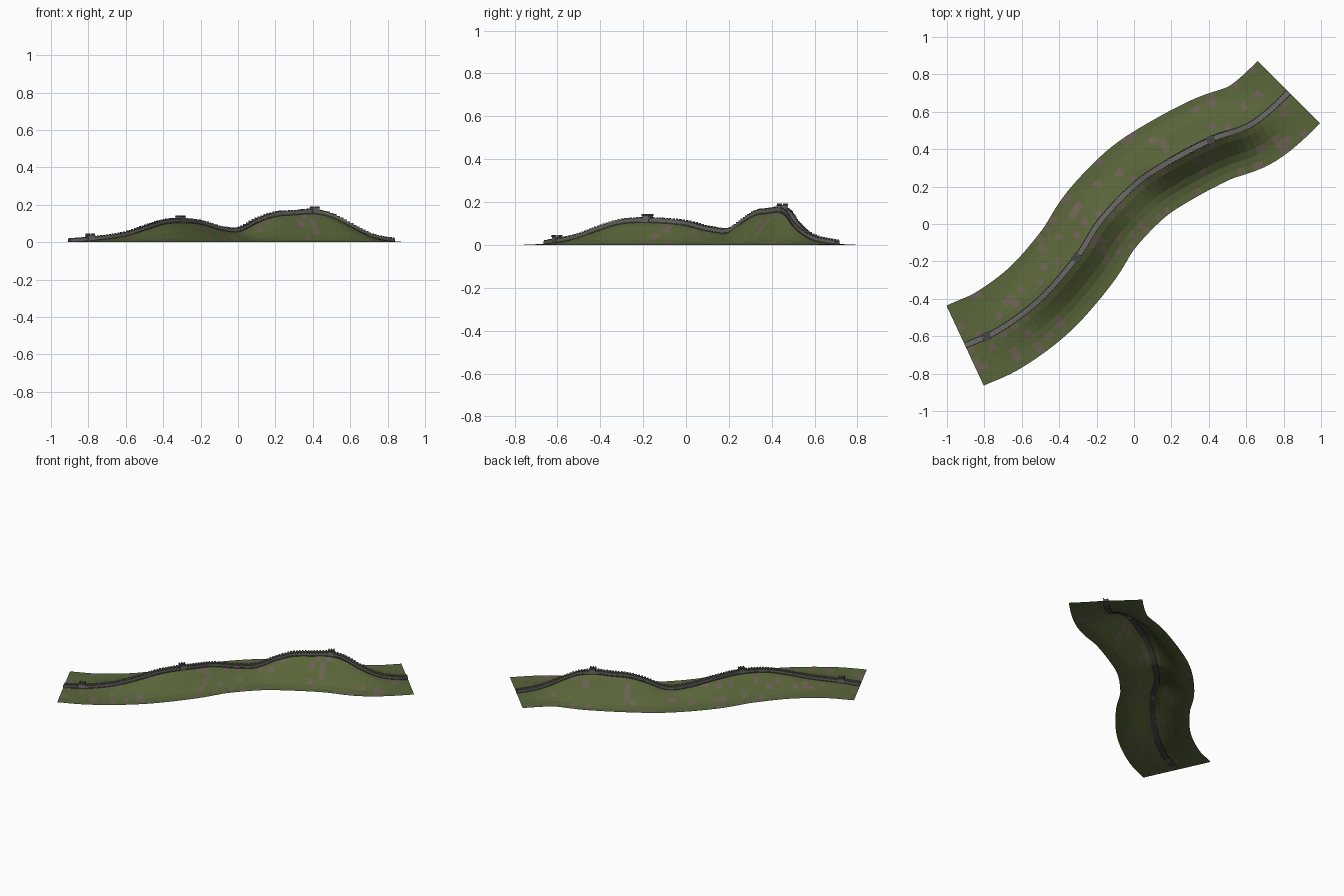
import bpy, bmesh, math, random
from mathutils import Vector

if "Cube" in bpy.data.objects:
    bpy.data.objects.remove(bpy.data.objects["Cube"])

random.seed(7)


def material(name, rgb):
    m = bpy.data.materials.new(name)
    m.diffuse_color = (*rgb, 1)
    m.use_nodes = True
    m.node_tree.nodes["Principled BSDF"].inputs["Base Color"].default_value = m.diffuse_color
    return m


GRASS = material("grass", (0.10, 0.13, 0.042))
ROCK = material("rock", (0.15, 0.12, 0.085))
STONE = material("stone", (0.15, 0.145, 0.13))
DARK = material("dark_stone", (0.06, 0.06, 0.058))

# Plan path (first and last points only set the end tangents) and ridge heights every 0.1 in x
PATH = [(-1.08, -0.735), (-0.903, -0.65), (-0.72, -0.565), (-0.5, -0.40), (-0.305, -0.176),
        (-0.18, 0.016), (0, 0.205), (0.166, 0.32), (0.41, 0.45), (0.63, 0.535),
        (0.828, 0.705), (1.0, 0.905)]
RIDGE = [0, 0, .008, .018, .036, .068, .1, .107, .095, .066, .058, .108, .142, .15,
         .156, .135, .083, .03, .006, 0, 0]
HALF = 0.236


def catmull(a, b, c, d, t):
    return 0.5 * (2 * b + (c - a) * t + (2 * a - 5 * b + 4 * c - d) * t * t
                  + (3 * b - a - 3 * c + d) * t ** 3)


def ridge(x):
    f = min(max((x + 1.0) * 10, 1), 18.999)
    i = int(f)
    return max(0, catmull(RIDGE[i - 1], RIDGE[i], RIDGE[i + 1], RIDGE[min(i + 2, 20)], f - i))


pts = [Vector(p) for p in PATH]
dense = [catmull(*pts[i:i + 4], k / 60) for i in range(len(pts) - 3) for k in range(60)] + [pts[-2]]
dist = [0.0]
for a, b in zip(dense, dense[1:]):
    dist.append(dist[-1] + (b - a).length)
LENGTH = dist[-1]


def frame(s):
    """Point on the ridge, tangent and right-hand normal at path fraction s."""
    d = s * LENGTH
    i = 0
    while i < len(dist) - 2 and dist[i + 1] < d:
        i += 1
    p = dense[i].lerp(dense[i + 1], (d - dist[i]) / (dist[i + 1] - dist[i]))
    t = (dense[min(i + 2, len(dense) - 1)] - dense[max(i - 1, 0)]).normalized()
    return (Vector((p.x, p.y, ridge(p.x))), Vector((t.x, t.y, 0)), Vector((t.y, -t.x, 0)))


def finish(bm, name, *mats):
    me = bpy.data.meshes.new(name)
    bm.to_mesh(me)
    bm.free()
    for m in mats:
        me.materials.append(m)
    ob = bpy.data.objects.new(name, me)
    bpy.context.collection.objects.link(ob)
    return ob


def sweep(name, profile, n, mat):
    """Closed (side, height) profile carried along the ridge, capped at both ends."""
    bm = bmesh.new()
    rings = []
    for k in range(n + 1):
        p, t, r = frame(k / n)
        rings.append([bm.verts.new(p + r * u + Vector((0, 0, max(v, -p.z)))) for u, v in profile])
    m = len(profile)
    for a, b in zip(rings, rings[1:]):
        for j in range(m):
            bm.faces.new((a[j], a[(j + 1) % m], b[(j + 1) % m], b[j]))
    bm.faces.new(rings[0])
    bm.faces.new(rings[-1][::-1])
    bmesh.ops.recalc_face_normals(bm, faces=bm.faces)
    return finish(bm, name, mat)


def add_box(bm, s, along, side, z0, size):
    """Box aligned with the path; offsets are along it, sideways and above the ridge."""
    p, t, r = frame(s)
    base = p + t * along + r * side + Vector((0, 0, z0))
    vs = bmesh.ops.create_cube(bm, size=1)["verts"]
    for v in vs:
        c = v.co.copy()
        v.co = base + t * c.x * size[0] - r * c.y * size[1] + Vector((0, 0, (c.z + 0.5) * size[2]))
        v.co.z = max(v.co.z, 0)


# Hillside: open sheet with a bell-shaped cross-section and scattered rock patches
bm = bmesh.new()
STEPS = [0, .08, .2, .35, .52, .68, .84, 1]
offsets = [-t for t in STEPS[:0:-1]] + STEPS
rows = []
for k in range(61):
    p, t, r = frame(k / 60)
    row = []
    for o in offsets:
        h = math.exp(-(o / 0.45) ** 2) * (1 - o ** 4)
        q = p + r * o * HALF
        row.append(bm.verts.new((q.x, q.y, p.z * h)))
    rows.append(row)
for a, b in zip(rows, rows[1:]):
    for j in range(len(offsets) - 1):
        f = bm.faces.new((a[j], a[j + 1], b[j + 1], b[j]))
        if f.calc_center_median() and f.normal is not None:
            f.material_index = int(random.random() < 0.12)
bm.normal_update()
for f in bm.faces:
    if f.normal.z < 0:
        f.normal_flip()
finish(bm, "hillside", GRASS, ROCK)

# Wall: dark plinth, body with sunken walkway between two parapets
sweep("wall_plinth", [(-.018, -.008), (.018, -.008), (.018, .003), (-.018, .003)], 120, DARK)
sweep("wall_body", [(-.0145, -.006), (.0145, -.006), (.0155, .017), (.0115, .017), (.0115, .013),
                    (-.0115, .013), (-.0115, .017), (-.0155, .017)], 120, STONE)

# Merlons on both parapets
bm = bmesh.new()
N = 120
for k in range(N):
    for side in (-1, 1):
        add_box(bm, (k + 0.5) / N, 0, side * .0135, .016, (.0105, .004, .0065))
finish(bm, "merlons", STONE)

# Watchtowers: block, dark cornice and crenellated top
for i, x in enumerate((-0.79, -0.307, 0.41)):
    s = min((abs(p.x - x), d) for p, d in zip(dense, dist))[1] / LENGTH
    bm = bmesh.new()
    add_box(bm, s, 0, 0, -.012, (.038, .036, .040))
    for a in (-1, 0, 1):
        for b in (-1, 0, 1):
            if a or b:
                add_box(bm, s, a * .0165, b * .0155, .030, (.007, .007, .007))
    finish(bm, f"watchtower_{i + 1}", STONE)
    bm = bmesh.new()
    add_box(bm, s, 0, 0, .027, (.042, .040, .003))
    finish(bm, f"tower_cornice_{i + 1}", DARK)
